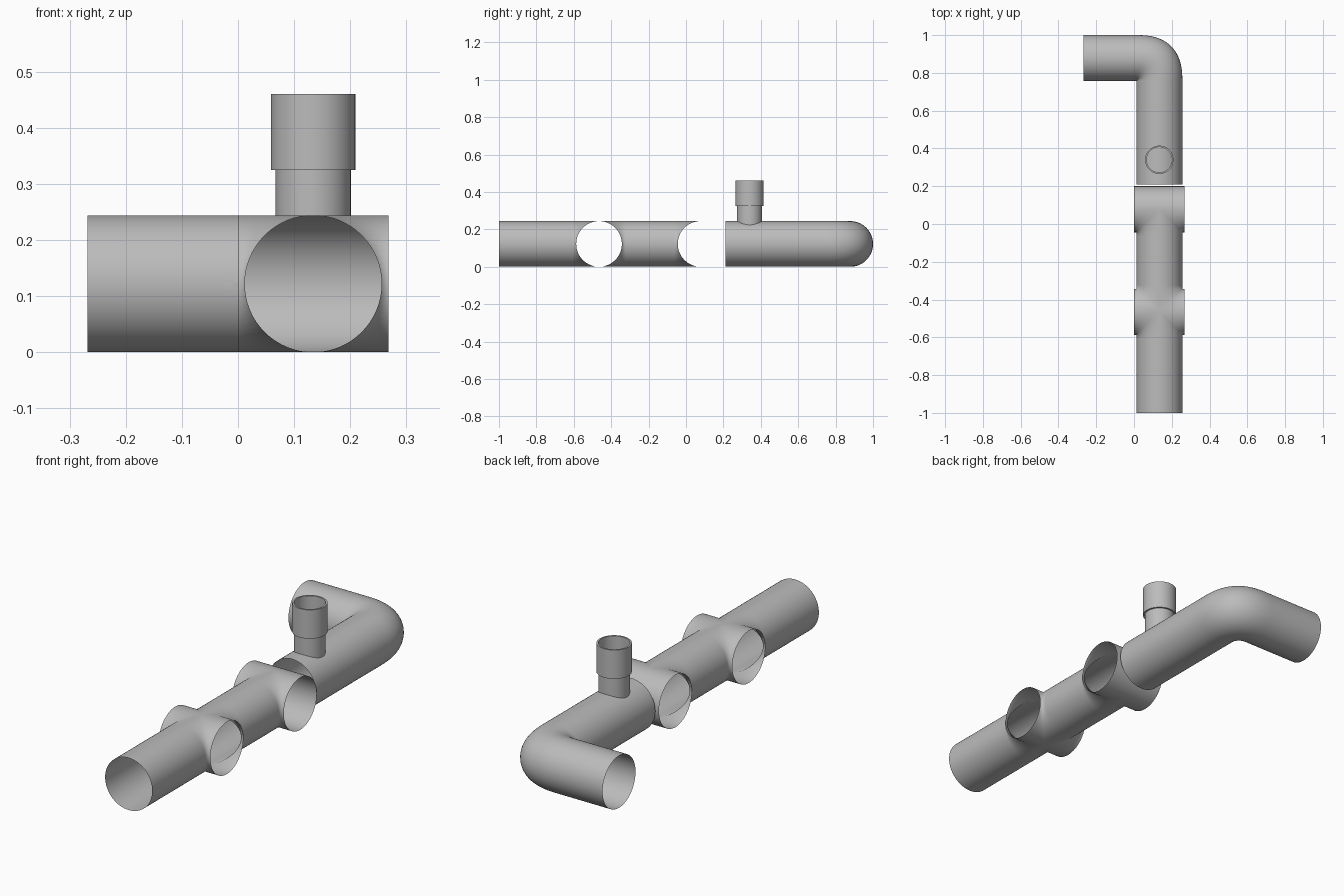
import bpy, bmesh, math

if "Cube" in bpy.data.objects:
    bpy.data.objects.remove(bpy.data.objects["Cube"])

R = 0.122            # pipe radius
XC, ZC = 0.134, R    # main pipe axis
L = 0.134            # half length of the side sockets
CROSS_Y, TEE_Y = -0.465, 0.078
N = 64

grey = bpy.data.materials.new("pipe grey")
grey.diffuse_color = (0.5, 0.5, 0.5, 1)
grey.use_nodes = True
grey.node_tree.nodes["Principled BSDF"].inputs["Base Color"].default_value = grey.diffuse_color


def circle(n=N):
    """Cosine / sine pairs around a circle."""
    return [(math.cos(2 * math.pi * i / n), math.sin(2 * math.pi * i / n)) for i in range(n)]


def loft(bm, rings):
    """Skin a list of rings into an open tube."""
    vs = [[bm.verts.new(p) for p in ring] for ring in rings]
    for a, b in zip(vs, vs[1:]):
        n = len(a)
        for i in range(n):
            j = (i + 1) % n
            bm.faces.new((a[i], a[j], b[j], b[i]))


def finish(bm, name, sharp_angle=None):
    bmesh.ops.remove_doubles(bm, verts=bm.verts, dist=1e-5)
    bmesh.ops.recalc_face_normals(bm, faces=bm.faces)
    me = bpy.data.meshes.new(name)
    bm.to_mesh(me)
    bm.free()
    me.materials.append(grey)
    ob = bpy.data.objects.new(name, me)
    bpy.context.collection.objects.link(ob)
    for o in bpy.context.selected_objects:
        o.select_set(False)
    bpy.context.view_layer.objects.active = ob
    ob.select_set(True)
    if sharp_angle is None:
        bpy.ops.object.shade_smooth()
    else:
        bpy.ops.object.shade_smooth_by_angle(angle=math.radians(sharp_angle))
    return ob


# Straight run with a cross and a closed-back tee, mitred exactly where the tubes meet
def run_ring(y, mitre=0):
    return [(XC + R * c, y + mitre * R * abs(c), ZC + R * s) for c, s in circle()]


def branch(bm, yc, side, closed_back):
    """Side socket along x, starting at the mitre curve."""
    start, end = [], []
    for c, s in circle():
        d = 0 if closed_back and c > 0 else R * abs(c)
        start.append((XC + side * d, yc + R * c, ZC + R * s))
        end.append((XC + side * L, yc + R * c, ZC + R * s))
    loft(bm, [start, end])


bm = bmesh.new()
gap = R + 0.02
loft(bm, [run_ring(-1), run_ring(CROSS_Y - gap), run_ring(CROSS_Y, -1)])
loft(bm, [run_ring(CROSS_Y, 1), run_ring(CROSS_Y + gap),
          run_ring(TEE_Y - gap), run_ring(TEE_Y, -1)])
for side in (-1, 1):
    branch(bm, CROSS_Y, side, False)
    branch(bm, TEE_Y, side, True)
finish(bm, "cross_and_tee_pipe")

# Elbow pipe: tight inner corner, squarish rounded outer corner
IX, IY, D, P = XC - R, 1 - 2 * R, 2 * R, 2.5


def elbow_ring(ox, oy, dx, dy):
    """Ring from inner point (ox, oy) across to offset (dx, dy)."""
    return [(ox + dx * (1 + c) / 2, oy + dy * (1 + c) / 2, ZC + R * s) for c, s in circle()]


rings = [elbow_ring(IX, y, D, 0) for y in (0.21, 0.72)]
for k in range(25):
    c, s = math.cos(math.pi / 2 * k / 24), math.sin(math.pi / 2 * k / 24)
    r = D / (abs(c) ** P + abs(s) ** P) ** (1 / P)
    rings.append(elbow_ring(IX, IY, r * c, r * s))
rings += [elbow_ring(x, IY, 0, D) for x in (-0.03, -0.268)]
bm = bmesh.new()
loft(bm, rings)
finish(bm, "elbow_pipe")

# Riser stub, saddled onto the elbow pipe, with a wider socket on top
RY, R1, R2 = 0.34, 0.067, 0.075


def riser_ring(r, z):
    return [(XC + r * c, RY + r * s, z) for c, s in circle()]


saddle = [(XC + R1 * c, RY + R1 * s, ZC + math.sqrt(R * R - (R1 * c) ** 2)) for c, s in circle()]
bm = bmesh.new()
loft(bm, [saddle, riser_ring(R1, 0.325), riser_ring(R2, 0.325), riser_ring(R2, 0.46),
          riser_ring(R1, 0.46), riser_ring(R1, 0.326)])
finish(bm, "riser_socket", 30)
